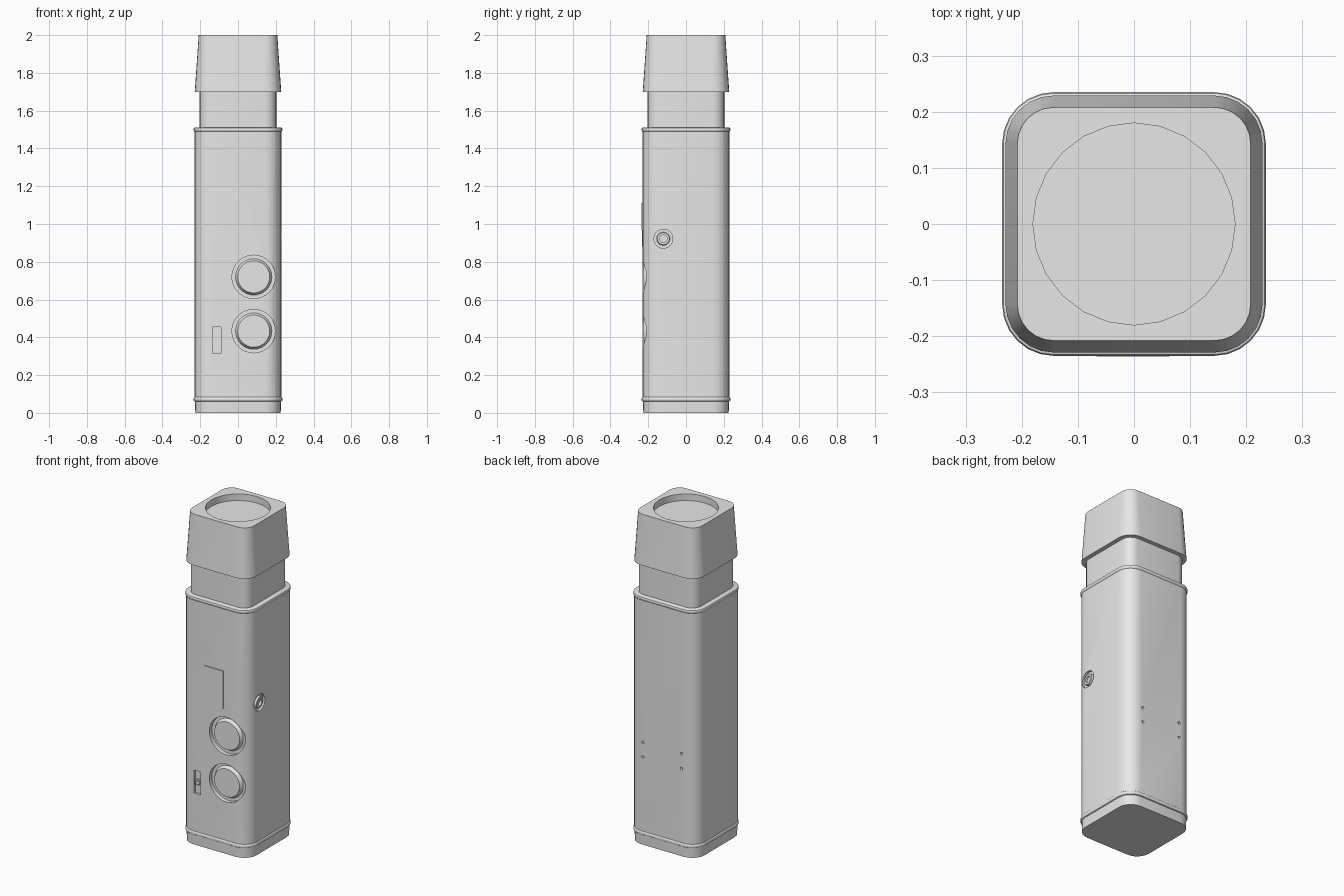
import bpy, bmesh, math
from mathutils import Matrix, Vector

cube = bpy.data.objects.get("Cube")
if cube:
    bpy.data.objects.remove(cube, do_unlink=True)

grey = bpy.data.materials.new("light grey")
grey.use_nodes = True
grey.diffuse_color = (0.8, 0.8, 0.8, 1)
grey.node_tree.nodes["Principled BSDF"].inputs["Base Color"].default_value = (0.8, 0.8, 0.8, 1)

FRONT = Matrix.Rotation(math.pi / 2, 4, 'X')      # local z points to -y
BACK = Matrix.Rotation(-math.pi / 2, 4, 'X')      # local z points to +y
SIDE = Matrix.Rotation(math.pi / 2, 4, 'Y')       # local z points to +x
UP = Matrix.Identity(4)


def finish(bm, name):
    bmesh.ops.recalc_face_normals(bm, faces=bm.faces)
    me = bpy.data.meshes.new(name)
    bm.to_mesh(me)
    bm.free()
    me.materials.append(grey)
    ob = bpy.data.objects.new(name, me)
    bpy.context.collection.objects.link(ob)
    return ob


def activate(ob):
    bpy.ops.object.select_all(action='DESELECT')
    ob.select_set(True)
    bpy.context.view_layer.objects.active = ob


def smooth(ob):
    activate(ob)
    bpy.ops.object.shade_smooth_by_angle(angle=math.radians(32))


def loft(name, profile, centre=0.143, steps=6):
    """Stack of rounded squares; profile lists (z, half width)."""
    bm = bmesh.new()
    rings = []
    for z, half in profile:
        ring = []
        for q in range(4):
            cx = centre * (1 if q in (0, 3) else -1)
            cy = centre * (1 if q < 2 else -1)
            for i in range(steps + 1):
                a = math.pi / 2 * (q + i / steps)
                r = half - centre
                ring.append(bm.verts.new((cx + r * math.cos(a), cy + r * math.sin(a), z)))
        rings.append(ring)
    n = len(rings[0])
    for lo, hi in zip(rings, rings[1:]):
        for i in range(n):
            j = (i + 1) % n
            bm.faces.new((lo[i], lo[j], hi[j], hi[i]))
    bm.faces.new(rings[0])
    bm.faces.new(rings[-1])
    return finish(bm, name)


def cone(name, base, axis, r1, r2, height, seg=32):
    """Closed cone or cylinder from base along axis."""
    bm = bmesh.new()
    bmesh.ops.create_cone(bm, cap_ends=True, segments=seg, radius1=r1, radius2=r2, depth=height,
                          matrix=Matrix.Translation(base) @ axis @ Matrix.Translation((0, 0, height / 2)))
    return finish(bm, name)


def box(name, lo, hi):
    lo, hi = Vector(lo), Vector(hi)
    bm = bmesh.new()
    bmesh.ops.create_cube(bm, size=1, matrix=Matrix.Translation((lo + hi) / 2) @ Matrix.Diagonal((*(hi - lo), 1)))
    return finish(bm, name)


def cut(ob, cutter):
    activate(ob)
    mod = ob.modifiers.new("cut", 'BOOLEAN')
    mod.operation = 'DIFFERENCE'
    mod.solver = 'EXACT'
    mod.object = cutter
    bpy.ops.object.modifier_apply(modifier=mod.name)
    bpy.data.objects.remove(cutter, do_unlink=True)


# Main casing with a rounded bead near the bottom and around the top rim
body = loft("body", [(0, 0.226), (0.06, 0.228), (0.063, 0.233), (0.068, 0.235), (0.076, 0.235),
                     (0.081, 0.233), (0.084, 0.230), (1.489, 0.230), (1.492, 0.233), (1.496, 0.235),
                     (1.503, 0.235), (1.508, 0.233), (1.51, 0.229)])
neck = loft("neck", [(1.505, 0.203), (1.71, 0.203)])

# Tapered cap with a round dish in the top
cap = loft("cap", [(1.70, 0.229), (2.0, 0.208)])
cut(cap, cone("cap_cutter", (0, 0, 1.96), UP, 0.18, 0.18, 0.1, 24))

# Two round front buttons in recesses
for name, z in (("upper_button", 0.72), ("lower_button", 0.433)):
    cut(body, cone("button_cutter", (0.083, -0.205, z), FRONT, 0.115, 0.115, 0.1))
    smooth(cone(name, (0.083, -0.200, z), FRONT, 0.099, 0.085, 0.025))

# Slide switch in a slot
cut(body, box("slot_cutter", (-0.135, -0.3, 0.315), (-0.09, -0.215, 0.455)))
box("switch_slider", (-0.135, -0.222, 0.365), (-0.09, -0.21, 0.40))
box("switch_knob", (-0.125, -0.229, 0.373), (-0.10, -0.22, 0.392))

# Two-part front panel
box("panel_upper", (-0.067, -0.236, 0.968), (0.063, -0.229, 1.112))
box("panel_lower", (-0.067, -0.233, 0.88), (0.063, -0.229, 0.968))

# Socket on the side: recess, ring and centre hole
cut(body, cone("socket_cutter", (0.215, -0.12, 0.922), SIDE, 0.05, 0.05, 0.1))
ring = cone("socket_ring", (0.21, -0.12, 0.922), SIDE, 0.036, 0.032, 0.02)
cut(ring, cone("ring_cutter", (0.217, -0.12, 0.922), SIDE, 0.02, 0.02, 0.1, 24))

# Four small holes in the back
for x in (-0.13, 0.13):
    for z in (0.535, 0.625):
        cut(body, cone("hole_cutter", (x, 0.215, z), BACK, 0.008, 0.008, 0.1, 12))

for ob in (body, neck, cap, ring):
    smooth(ob)
